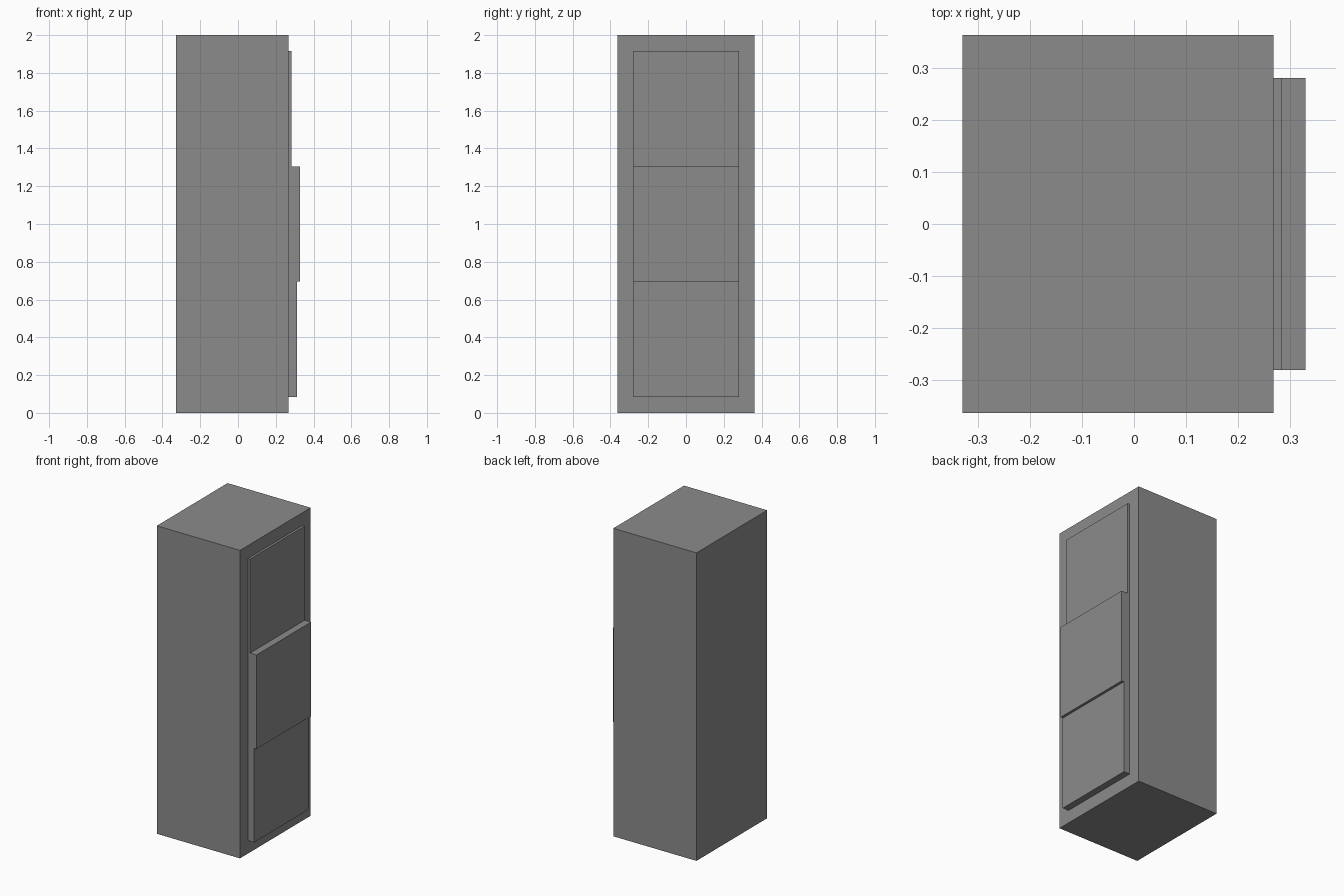
import bpy

if "Cube" in bpy.data.objects:
    bpy.data.objects.remove(bpy.data.objects["Cube"])

# Dark grey finish shared by all parts
grey = bpy.data.materials.new("dark_grey")
grey.diffuse_color = (0.26, 0.26, 0.26, 1)
grey.use_nodes = True
grey.node_tree.nodes["Principled BSDF"].inputs["Base Color"].default_value = grey.diffuse_color


def box(name, x, y, z):
    """Axis-aligned box from (min, max) pairs."""
    bpy.ops.mesh.primitive_cube_add(size=1, location=[sum(r) / 2 for r in (x, y, z)])
    ob = bpy.context.object
    ob.name = name
    ob.scale = [r[1] - r[0] for r in (x, y, z)]
    bpy.ops.object.transform_apply(location=False, rotation=False, scale=True)
    ob.data.materials.append(grey)
    return ob


FRONT = 0.268            # front plane of the cabinet body
MARGIN = 0.084           # frame left around the drawers
HALF_DEPTH = 0.3625

# Cabinet body
box("cabinet_body", (-0.329, FRONT), (-HALF_DEPTH, HALF_DEPTH), (0, 2))

# Three stacked drawers, each pulled out by a different amount
height = (2 - 2 * MARGIN) / 3
half_width = 0.28
fronts = {"bottom_drawer": 0.312, "middle_drawer": 0.329, "top_drawer": 0.283}
for i, (name, x_front) in enumerate(fronts.items()):
    z0 = MARGIN + i * height
    box(name, (FRONT - 0.02, x_front), (-half_width, half_width), (z0, z0 + height))
